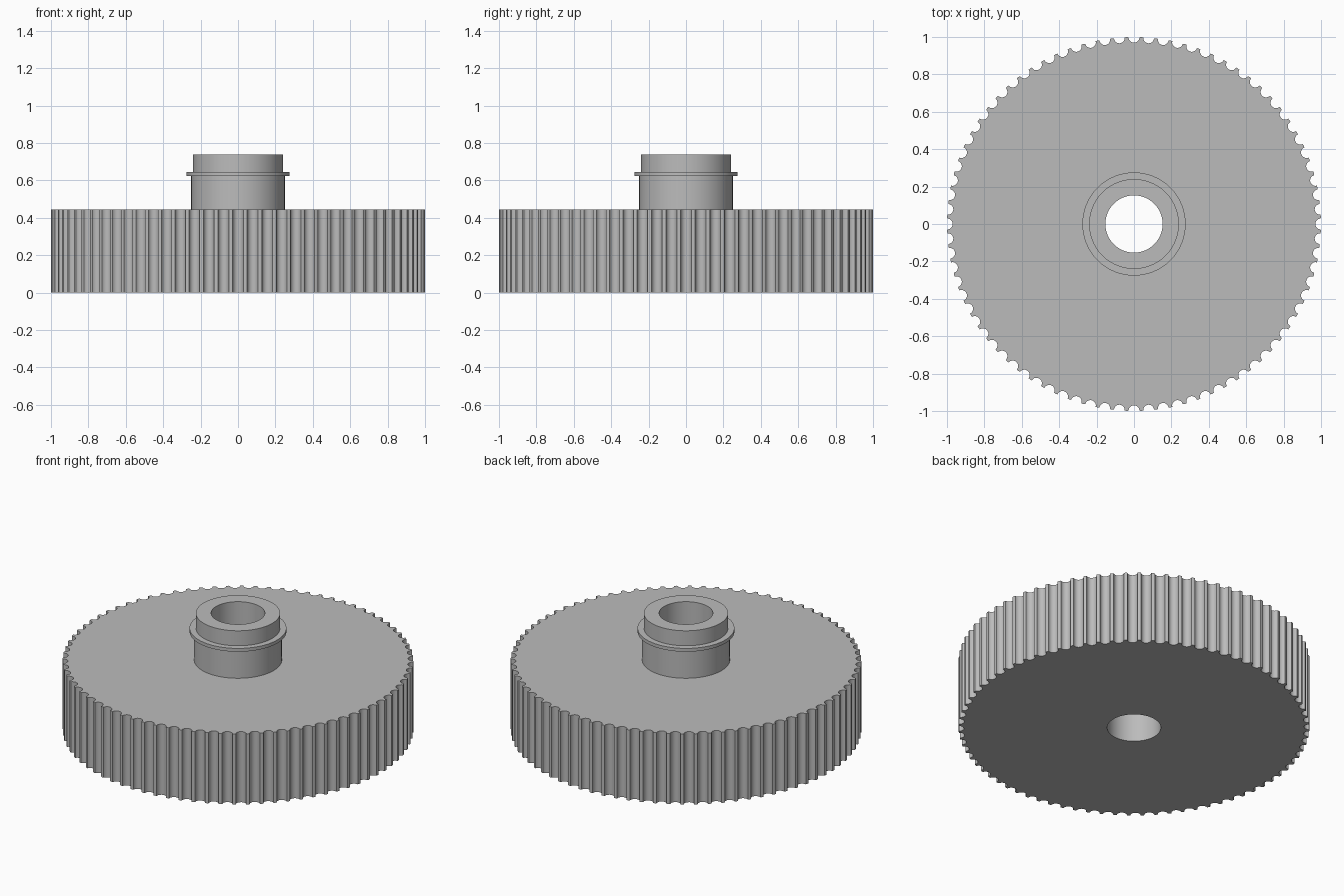
import bpy, bmesh
from math import sin, cos, pi, radians
from mathutils import Vector

TEETH = 80
RIM = 1.0
GROOVE_R, GROOVE_C = 0.029, 0.998   # groove radius and distance of its axis
BORE = 0.153
DISC_TOP = 0.444
SEGMENTS = 96

cube = bpy.data.objects.get("Cube")
if cube:
    bpy.data.objects.remove(cube, do_unlink=True)

steel = bpy.data.materials.new("grey steel")
steel.use_nodes = True
GREY = (0.5, 0.5, 0.5, 1)
steel.diffuse_color = GREY
steel.node_tree.nodes["Principled BSDF"].inputs["Base Color"].default_value = GREY


def finish(name, bm):
    """Turn a bmesh into a named, smooth shaded object with sharp edges."""
    bmesh.ops.recalc_face_normals(bm, faces=bm.faces)
    mesh = bpy.data.meshes.new(name)
    bm.to_mesh(mesh)
    bm.free()
    mesh.materials.append(steel)
    obj = bpy.data.objects.new(name, mesh)
    bpy.context.collection.objects.link(obj)
    bpy.ops.object.select_all(action="DESELECT")
    obj.select_set(True)
    bpy.context.view_layer.objects.active = obj
    bpy.ops.object.shade_smooth_by_angle(angle=radians(30))
    return obj


def loop_edges(bm, points):
    verts = [bm.verts.new(p) for p in points]
    return [bm.edges.new((a, b)) for a, b in zip(verts, verts[1:] + verts[:1])]


def circle(radius, z=0):
    return [Vector((radius * cos(2 * pi * i / SEGMENTS),
                    radius * sin(2 * pi * i / SEGMENTS), z)) for i in range(SEGMENTS)]


def toothed_outline(steps=10):
    """Rim outline with a round groove centred on every pitch."""
    points = []
    for t in range(TEETH):
        a = 2 * pi * t / TEETH
        out, side = Vector((cos(a), sin(a), 0)), Vector((-sin(a), cos(a), 0))
        for i in range(steps + 1):
            b = pi * i / steps
            points.append(out * (GROOVE_C - GROOVE_R * sin(b)) - side * GROOVE_R * cos(b))
        # middle of the tooth tip
        tip = a + pi / TEETH
        points.append(Vector((cos(tip), sin(tip), 0)) * RIM)
    return points


# Toothed wheel with a bore
bm = bmesh.new()
edges = loop_edges(bm, toothed_outline()) + loop_edges(bm, circle(BORE))
bmesh.ops.triangle_fill(bm, edges=edges, use_beauty=True, use_dissolve=False)
raised = bmesh.ops.extrude_face_region(bm, geom=bm.faces[:], use_keep_orig=True)
bmesh.ops.translate(bm, vec=(0, 0, DISC_TOP),
                    verts=[g for g in raised["geom"] if isinstance(g, bmesh.types.BMVert)])
finish("toothed_wheel", bm)

# Hub with a thin collar, turned from its radius and height profile
profile = [(0.25, DISC_TOP), (0.25, 0.623), (0.276, 0.623), (0.276, 0.644),
           (0.24, 0.644), (0.24, 0.738), (BORE, 0.738), (BORE, DISC_TOP)]
bm = bmesh.new()
rings = [[bm.verts.new(p) for p in circle(r, z)] for r, z in profile]
for low, high in zip(rings, rings[1:] + rings[:1]):
    for i in range(SEGMENTS):
        j = (i + 1) % SEGMENTS
        bm.faces.new((low[i], low[j], high[j], high[i]))
finish("hub", bm)
